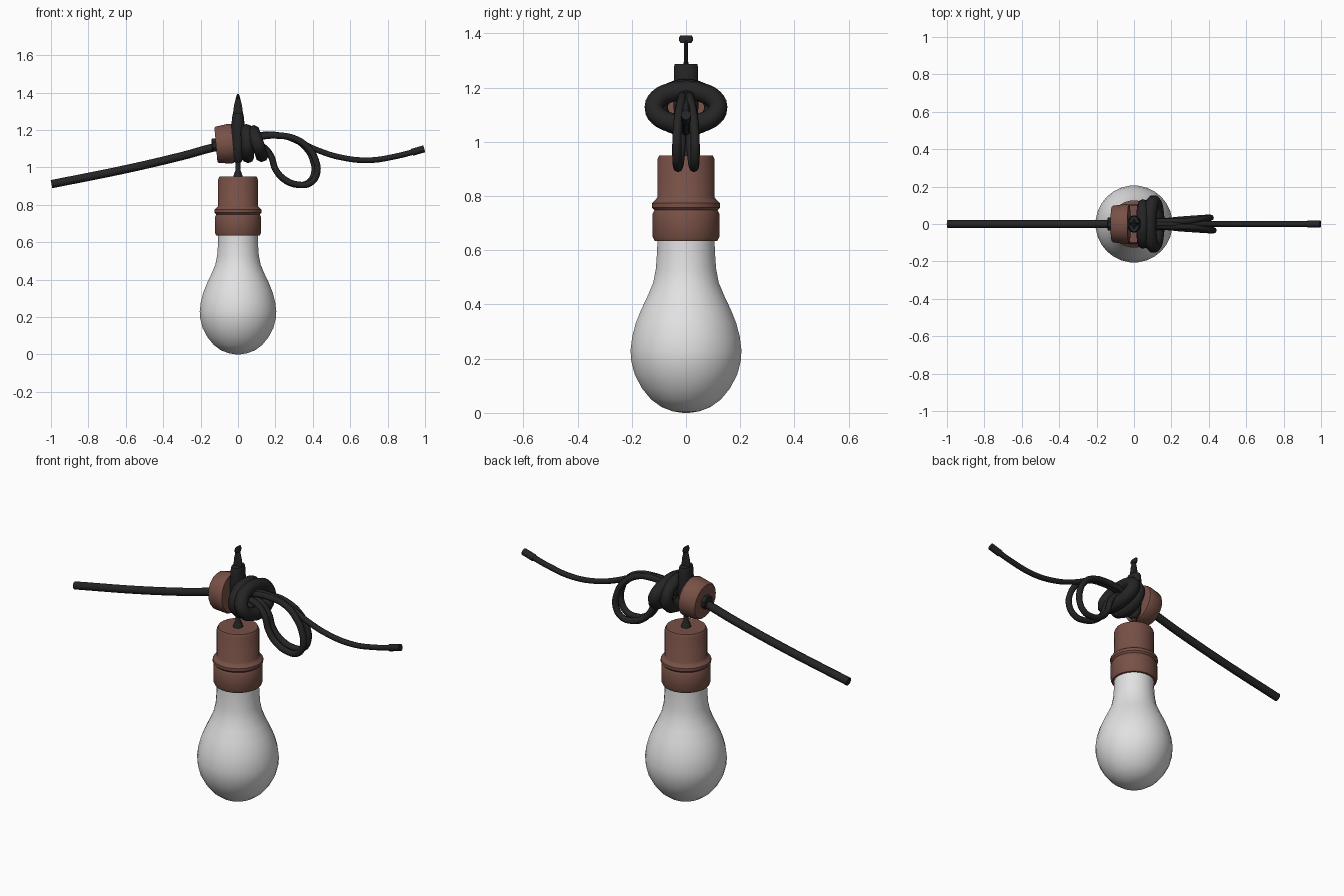
import bpy, math
from mathutils import Vector, Matrix

if "Cube" in bpy.data.objects:
    bpy.data.objects.remove(bpy.data.objects["Cube"])


def material(name, rgb):
    m = bpy.data.materials.new(name)
    m.diffuse_color = (*rgb, 1)
    m.use_nodes = True
    m.node_tree.nodes["Principled BSDF"].inputs["Base Color"].default_value = m.diffuse_color
    return m


WHITE = material("frosted_white", (0.76, 0.76, 0.76))
BROWN = material("brown_plastic", (0.19, 0.082, 0.062))
BLACK = material("black_rubber", (0.018, 0.018, 0.018))


def smooth(ob, angle=40):
    bpy.ops.object.select_all(action='DESELECT')
    ob.select_set(True)
    bpy.context.view_layer.objects.active = ob
    bpy.ops.object.shade_smooth_by_angle(angle=math.radians(angle))


def add(name, verts, faces, mat, angle=40):
    me = bpy.data.meshes.new(name)
    me.from_pydata(verts, [], faces)
    me.materials.append(mat)
    ob = bpy.data.objects.new(name, me)
    bpy.context.collection.objects.link(ob)
    smooth(ob, angle)
    return ob


def loft(name, sections, mat, n=24, angle=40):
    """Stack of elliptical sections (z, rx, ry) joined and capped."""
    verts, faces = [], []
    for z, rx, ry in sections:
        for i in range(n):
            a = 2 * math.pi * (i + 0.5) / n
            verts.append((rx * math.cos(a), ry * math.sin(a), z))
    for s in range(len(sections) - 1):
        for i in range(n):
            j = (i + 1) % n
            faces.append((s * n + i, s * n + j, (s + 1) * n + j, (s + 1) * n + i))
    last = (len(sections) - 1) * n
    faces += [tuple(reversed(range(n))), tuple(range(last, last + n))]
    return add(name, verts, faces, mat, angle)


def lathe(name, profile, mat, n=24, angle=40):
    return loft(name, [(z, r, r) for z, r in profile], mat, n, angle)


def cable(name, points, radius, closed=False, res=5):
    """Round tube through a handful of points."""
    cu = bpy.data.curves.new(name, 'CURVE')
    cu.dimensions = '3D'
    cu.bevel_depth = radius
    cu.bevel_resolution = 2
    cu.resolution_u = res
    cu.use_fill_caps = True
    sp = cu.splines.new('BEZIER')
    sp.bezier_points.add(len(points) - 1)
    sp.use_cyclic_u = closed
    for bp, p in zip(sp.bezier_points, points):
        bp.co = p
        bp.handle_left_type = bp.handle_right_type = 'AUTO'
    cu.materials.append(BLACK)
    ob = bpy.data.objects.new(name, cu)
    bpy.context.collection.objects.link(ob)
    bpy.ops.object.select_all(action='DESELECT')
    ob.select_set(True)
    bpy.context.view_layer.objects.active = ob
    bpy.ops.object.convert(target='MESH')
    smooth(bpy.context.object, 50)
    return bpy.context.object


# Glass bulb
lathe("bulb", [(0, 0.012), (0.006, 0.05), (0.022, 0.092), (0.05, 0.13), (0.09, 0.163),
               (0.14, 0.19), (0.19, 0.203), (0.23, 0.206), (0.28, 0.2), (0.33, 0.187),
               (0.38, 0.167), (0.43, 0.143), (0.48, 0.122), (0.53, 0.112), (0.6, 0.107),
               (0.66, 0.106)], WHITE, 28)

# Socket with raised ring
lathe("socket", [(0.635, 0.117), (0.65, 0.124), (0.735, 0.124), (0.748, 0.118),
                 (0.758, 0.127), (0.774, 0.127), (0.786, 0.113), (0.795, 0.107),
                 (0.935, 0.107), (0.95, 0.1)], BROWN, 24)

# Hanging wire and its flared grommet
lathe("hanging_wire", [(0.945, 0.027), (0.965, 0.022), (0.985, 0.013), (1.06, 0.012)], BLACK, 12)

# Hook body holding the cable, flattening to a blade on top
loft("hook_body", [(1.025, 0.016, 0.016), (1.05, 0.032, 0.04), (1.13, 0.037, 0.047),
                   (1.22, 0.037, 0.046), (1.275, 0.031, 0.046), (1.288, 0.028, 0.042)], BLACK, 16)
loft("hook_blade", [(1.27, 0.03, 0.009), (1.33, 0.022, 0.008), (1.375, 0.011, 0.008)], BLACK, 12)
loft("hook_tip", [(1.365, 0.011, 0.02), (1.372, 0.011, 0.026), (1.386, 0.008, 0.026),
                  (1.392, 0.004, 0.022)], BLACK, 12)

# Collar and bushing on the thick cable, lying along x
turn = Matrix.Translation((-0.118, 0, 1.12)) @ Matrix.Rotation(math.radians(85), 4, 'Y')
collar = lathe("collar", [(0, 0.092), (0.008, 0.099), (0.075, 0.108), (0.092, 0.104)], BROWN, 20)
bushing = lathe("bushing", [(-0.022, 0.034), (-0.018, 0.038), (0.01, 0.038)], BLACK, 8)
for ob in (collar, bushing):
    ob.matrix_world = turn

# Thick supply cable
cable("supply_cable", [(-0.997, 0, 0.91), (-0.6, 0, 0.99), (-0.3, 0, 1.06),
                       (-0.1, 0, 1.112), (0.06, 0, 1.13)], 0.022)


# Knot: two thick turns round the cable
def turn_of_knot(name, cx, ry, rz, lean, radius):
    pts = []
    for i in range(12):
        a = 2 * math.pi * i / 12
        pts.append((cx - lean * math.sin(a), ry * math.cos(a), 1.127 + rz * math.sin(a)))
    cable(name, pts, radius, True, 3)


turn_of_knot("knot_inner_turn", 0.05, 0.1, 0.072, 0.004, 0.033)
turn_of_knot("knot_outer_turn", 0.105, 0.119, 0.063, 0.022, 0.036)

# Two hanging loops, splayed to either side
for side, name in ((-1, "front_loop"), (1, "back_loop")):
    path = [(0.03, 0.012, 1.13), (0.12, 0.014, 1.115), (0.175, 0.016, 1.06), (0.2, 0.018, 0.99),
            (0.25, 0.023, 0.935), (0.325, 0.028, 0.907), (0.385, 0.032, 0.915),
            (0.422, 0.034, 0.965), (0.415, 0.032, 1.04), (0.375, 0.026, 1.105),
            (0.3, 0.016, 1.155), (0.2, 0.013, 1.17), (0.08, 0.012, 1.16)]
    # the back loop hangs slightly tighter
    k = 1.0 if side < 0 else 0.93
    cable(name, [(0.2 + (x - 0.2) * k, side * y, z) for x, y, z in path], 0.017)

# Thin tail running off to the right, with an end sleeve
cable("tail_cable", [(0.04, 0, 1.15), (0.13, 0, 1.175), (0.24, 0, 1.168), (0.34, 0, 1.13),
                     (0.43, 0, 1.09), (0.55, 0, 1.053), (0.7, 0, 1.038), (0.84, 0, 1.058),
                     (0.99, 0, 1.097)], 0.015)
cable("tail_sleeve", [(0.93, 0, 1.08), (0.996, 0, 1.099)], 0.019)
